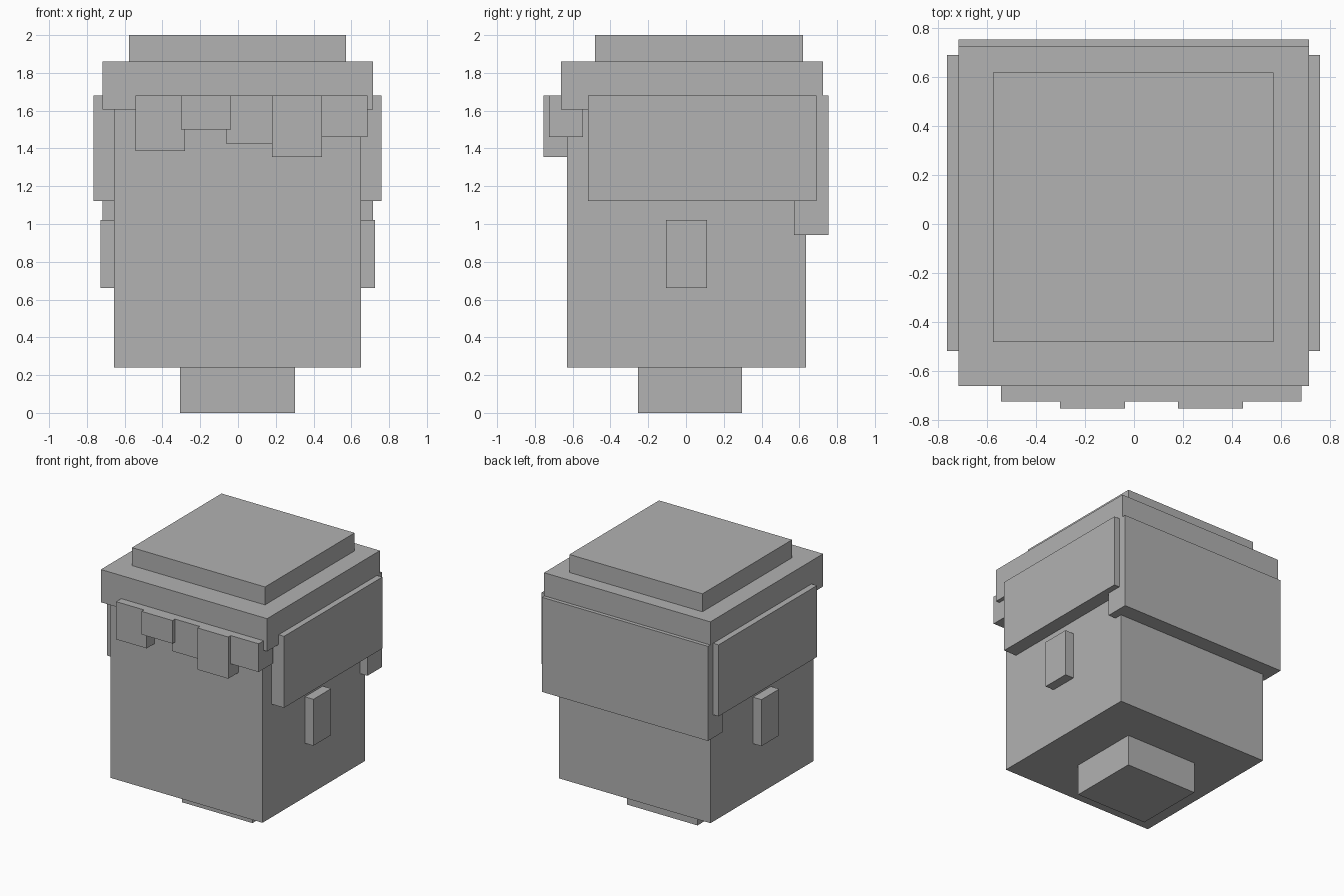
import bpy
import bmesh
from mathutils import Vector

cube = bpy.data.objects.get("Cube")
if cube:
    bpy.data.objects.remove(cube, do_unlink=True)

# Single plain colour
grey = bpy.data.materials.new("plain grey")
grey.use_nodes = True
colour = (0.445, 0.445, 0.445, 1)
grey.diffuse_color = colour
grey.node_tree.nodes["Principled BSDF"].inputs["Base Color"].default_value = colour


def block(name, x, y, z):
    """Flat-faced box spanning the given (low, high) ranges."""
    low, high = Vector((x[0], y[0], z[0])), Vector((x[1], y[1], z[1]))
    bm = bmesh.new()
    bmesh.ops.create_cube(bm, size=1)
    for v in bm.verts:
        v.co = (low + high) / 2 + v.co * (high - low)
    mesh = bpy.data.meshes.new(name)
    bm.to_mesh(mesh)
    bm.free()
    mesh.materials.append(grey)
    obj = bpy.data.objects.new(name, mesh)
    bpy.context.collection.objects.link(obj)
    return obj


# Neck and head
block("neck", (-0.307, 0.302), (-0.253, 0.297), (0, 0.24))
block("head", (-0.656, 0.652), (-0.63, 0.635), (0.24, 1.64))

# Hair: brim, raised crown and back panel
block("hair_brim", (-0.718, 0.715), (-0.663, 0.726), (1.605, 1.86))
block("hair_crown", (-0.576, 0.571), (-0.483, 0.62), (1.86, 2.0))
block("hair_back", (-0.718, 0.715), (0.573, 0.755), (0.943, 1.68))

# Side hair panels and ears on both sides
for side, s in (("left", 1), ("right", -1)):
    def span(inner, outer):
        return tuple(sorted((s * inner - 0.002, s * outer - 0.002)))
    block(side + "_side_hair", span(0.6, 0.763), (-0.52, 0.691), (1.123, 1.68))
    block(side + "_ear", span(0.6, 0.727), (-0.107, 0.112), (0.66, 1.022))

# Fringe locks: left edge, right edge, bottom, front
fringe = [
    (-0.543, -0.28, 1.386, -0.725),
    (-0.302, -0.036, 1.5, -0.755),
    (-0.062, 0.2, 1.424, -0.725),
    (0.18, 0.445, 1.355, -0.755),
    (0.42, 0.685, 1.46, -0.725),
]
for i, (x0, x1, bottom, front) in enumerate(fringe, 1):
    block(f"fringe_lock_{i}", (x0, x1), (front, front + 0.18), (bottom, 1.68))
